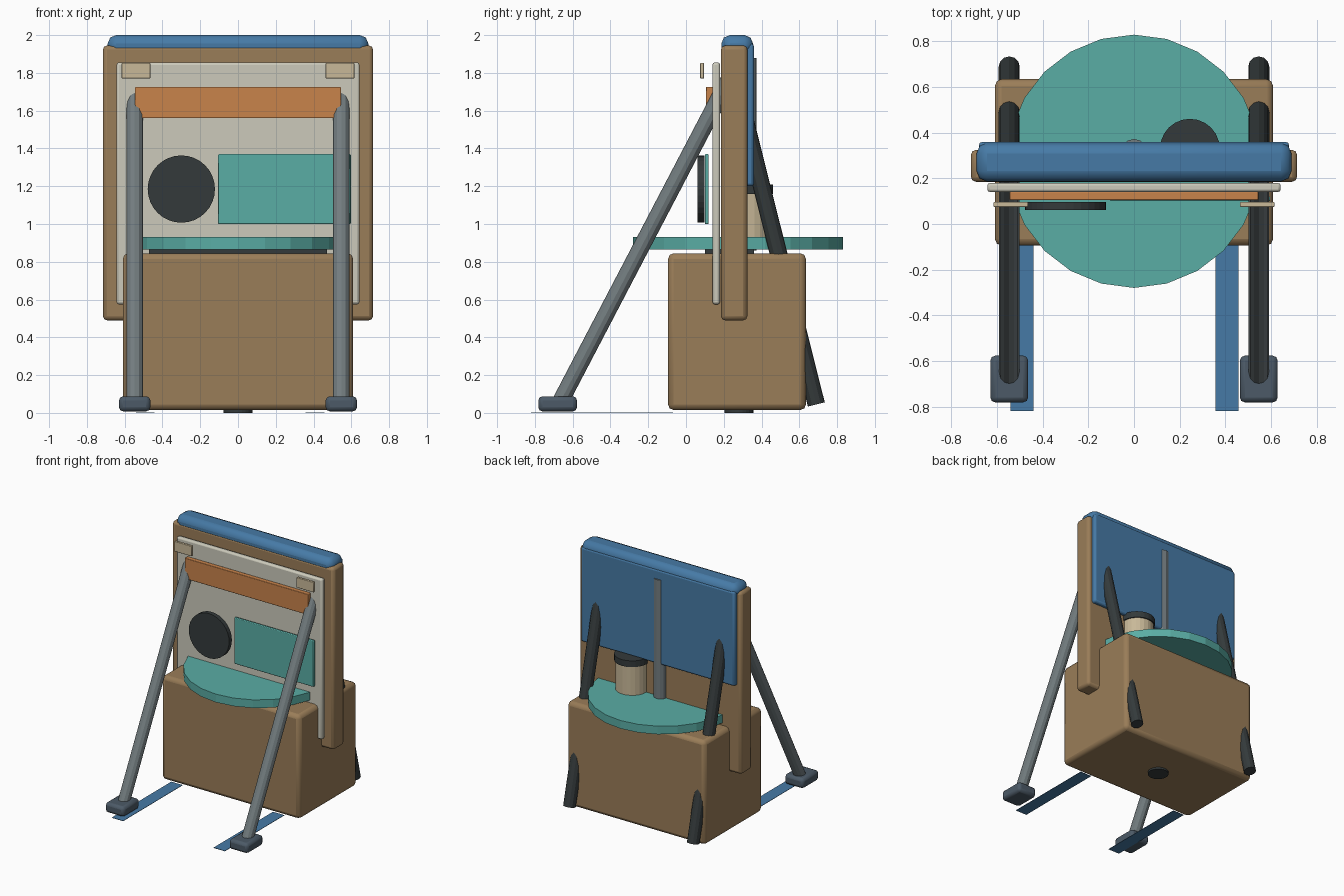
import bpy
import math
from mathutils import Vector

if "Cube" in bpy.data.objects:
    bpy.data.objects.remove(bpy.data.objects["Cube"], do_unlink=True)


def to_linear(c):
    return c / 12.92 if c <= 0.04045 else ((c + 0.055) / 1.055) ** 2.4


def material(name, hex_code):
    rgb = [to_linear(v / 255) for v in bytes.fromhex(hex_code)]
    mat = bpy.data.materials.new(name)
    mat.use_nodes = True
    mat.diffuse_color = (*rgb, 1)
    mat.node_tree.nodes["Principled BSDF"].inputs["Base Color"].default_value = (*rgb, 1)
    return mat


brown = material("warm brown", "9A7D58")
blue = material("denim blue", "467AA6")
teal = material("teal", "5AADA5")
cream = material("cream", "CCCABB")
tan = material("tan", "C8B898")
grey = material("steel grey", "727C7F")
slate = material("slate", "4C5A67")
dark = material("charcoal", "343A3B")
orange = material("orange", "C8834B")


def box(name, mat, x, y, z, bevel=0.0, segments=2):
    """Box from (min, max) pairs, with optionally rounded edges."""
    spans = (x, y, z)
    bpy.ops.mesh.primitive_cube_add(size=1, location=[(a + b) / 2 for a, b in spans])
    ob = bpy.context.object
    ob.name = name
    ob.scale = [b - a for a, b in spans]
    bpy.ops.object.transform_apply(location=False, rotation=False, scale=True)
    ob.data.materials.append(mat)
    if bevel:
        mod = ob.modifiers.new("rounded edges", "BEVEL")
        mod.width = bevel
        mod.segments = segments
    return ob


def rod(name, mat, start, end, radius, sides=24):
    """Cylinder running between two points."""
    a, b = Vector(start), Vector(end)
    axis = b - a
    bpy.ops.mesh.primitive_cylinder_add(vertices=sides, radius=radius,
                                        depth=axis.length, location=(a + b) / 2)
    ob = bpy.context.object
    ob.name = name
    ob.rotation_euler = axis.to_track_quat("Z", "Y").to_euler()
    ob.data.materials.append(mat)
    return ob


# Main body
box("base_box", brown, (-0.61, 0.61), (-0.095, 0.635), (0.015, 0.845), 0.03)
box("upright_panel", brown, (-0.715, 0.715), (0.185, 0.325), (0.49, 1.945), 0.022)
box("front_board", cream, (-0.643, 0.643), (0.14, 0.18), (0.575, 1.855), 0.012)

# Blue cover over the top and back
box("top_cap", blue, (-0.69, 0.69), (0.187, 0.355), (1.89, 2.0), 0.045)
box("back_cover", blue, (-0.68, 0.68), (0.29, 0.36), (1.2, 1.955), 0.015)
rod("back_pole", grey, (0, 0.32, 0.86), (0, 0.32, 1.88), 0.053, 12)

# Round table and its mount
rod("round_table", teal, (0, 0.275, 0.865), (0, 0.275, 0.93), 0.555)
box("table_mount", dark, (-0.47, 0.47), (0.1, 0.36), (0.83, 0.867))
rod("base_plug", dark, (0, 0.28, 0), (0, 0.28, 0.03), 0.077)

# Jar standing on the table behind the panel
rod("jar_body", tan, (0.245, 0.33, 0.92), (0.245, 0.33, 1.16), 0.122)
rod("jar_lid", dark, (0.245, 0.33, 1.16), (0.245, 0.33, 1.21), 0.131)

# Things on the front board
rod("round_plate", dark, (-0.3, 0.062, 1.185), (-0.3, 0.097, 1.185), 0.178, 32)
box("teal_sheet", teal, (-0.105, 0.597), (0.1, 0.12), (1.0, 1.37), 0.005)
box("cross_bar", orange, (-0.545, 0.545), (0.105, 0.142), (1.56, 1.725), 0.004)

# Legs, feet and tabs on both sides
for side, s in (("left", 1), ("right", -1)):
    x = 0.547 * s
    rod(f"front_leg_{side}", grey, (x, -0.665, 0.06), (x, 0.25, 1.81), 0.044, 12)
    rod(f"back_leg_{side}", dark, (x, 0.69, 0.045), (x, 0.265, 1.74), 0.046, 12)
    box(f"foot_{side}", slate, (x - 0.083, x + 0.083), (-0.782, -0.577),
        (0.008, 0.088), 0.022)
    box(f"tab_{side}", tan, (0.54 * s - 0.076, 0.54 * s + 0.076), (0.075, 0.096),
        (1.77, 1.852), 0.004)

# Flat floor straps
for side, x in (("left", 0.408), ("right", -0.491)):
    box(f"floor_strap_{side}", blue, (x - 0.05, x + 0.05), (-0.82, -0.07), (0.003, 0.006))

# Smooth only the rounded edges
for ob in bpy.context.scene.objects:
    if ob.type == "MESH" and ob.modifiers:
        bpy.ops.object.select_all(action="DESELECT")
        ob.select_set(True)
        bpy.context.view_layer.objects.active = ob
        bpy.ops.object.shade_smooth_by_angle(angle=math.radians(30))
